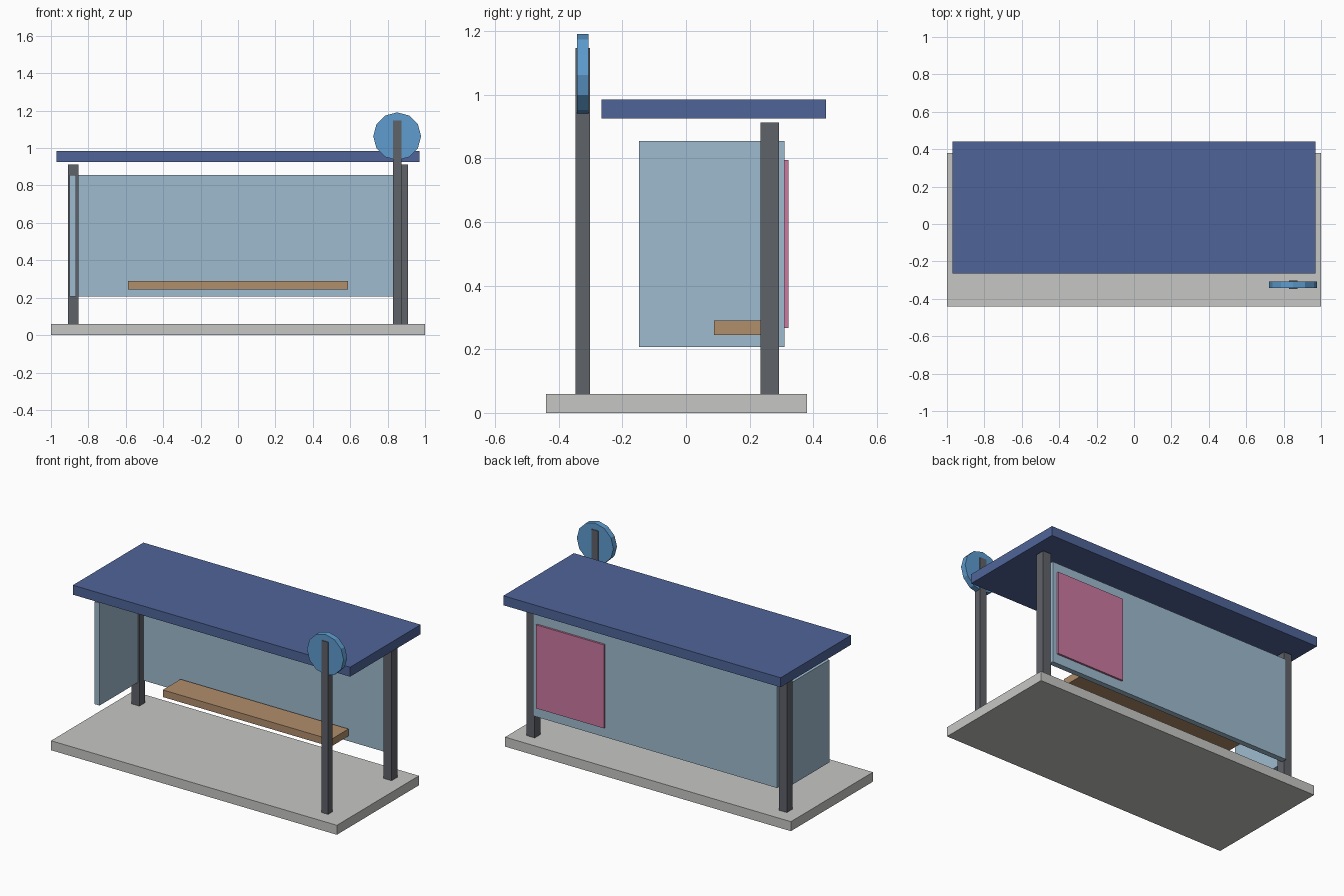
import bpy
import math

old = bpy.data.objects.get("Cube")
if old:
    bpy.data.objects.remove(old, do_unlink=True)


def material(name, hexcode):
    """Flat material from an sRGB hex colour."""
    rgb = [int(hexcode[i:i + 2], 16) / 255 for i in (0, 2, 4)]
    col = [c / 12.92 if c < 0.04 else ((c + 0.055) / 1.055) ** 2.4 for c in rgb] + [1]
    mat = bpy.data.materials.new(name)
    mat.use_nodes = True
    mat.diffuse_color = col
    mat.node_tree.nodes["Principled BSDF"].inputs["Base Color"].default_value = col
    return mat


concrete = material("concrete grey", "C6C6C4")
steel = material("dark steel", "5F6269")
navy = material("roof blue", "4F6499")
glass = material("pale glass blue", "9FBBCF")
wood = material("bench wood", "B08E6C")
pink = material("poster pink", "CC79A0")
blue = material("sign blue", "5E9CCF")


def box(name, mat, x, y, z):
    """Box from its (low, high) extent on each axis."""
    ext = (x, y, z)
    bpy.ops.mesh.primitive_cube_add(size=1, location=[(a + b) / 2 for a, b in ext])
    ob = bpy.context.object
    ob.name = name
    ob.scale = [b - a for a, b in ext]
    bpy.ops.object.transform_apply(location=False, rotation=False, scale=True)
    ob.data.materials.append(mat)
    return ob


# Ground slab and roof
box("base_slab", concrete, (-1, 1), (-0.44, 0.38), (0, 0.06))
box("roof", navy, (-0.97, 0.97), (-0.265, 0.44), (0.925, 0.985))

# Rear posts
for side, cx in (("left", 0.882), ("right", -0.882)):
    box(side + "_post", steel, (cx - 0.028, cx + 0.028), (0.235, 0.292), (0.06, 0.913))

# Glass walls: full back, one side
pane = (0.207, 0.855)
box("back_pane", glass, (-0.855, 0.855), (0.275, 0.31), pane)
box("side_pane", glass, (-0.9, -0.865), (-0.148, 0.25), pane)

# Bench and poster on the back wall
box("bench", wood, (-0.588, 0.588), (0.088, 0.265), (0.245, 0.29))
box("poster", pink, (0.35, 0.825), (0.309, 0.322), (0.267, 0.795))

# Stop sign pole with round disc
box("sign_pole", steel, (0.828, 0.874), (-0.348, -0.302), (0.06, 1.148))
bpy.ops.mesh.primitive_cylinder_add(vertices=12, radius=0.128, depth=0.036,
                                    location=(0.851, -0.325, 1.063),
                                    rotation=(math.pi / 2, 0, 0))
disc = bpy.context.object
disc.name = "sign_disc"
disc.data.materials.append(blue)
